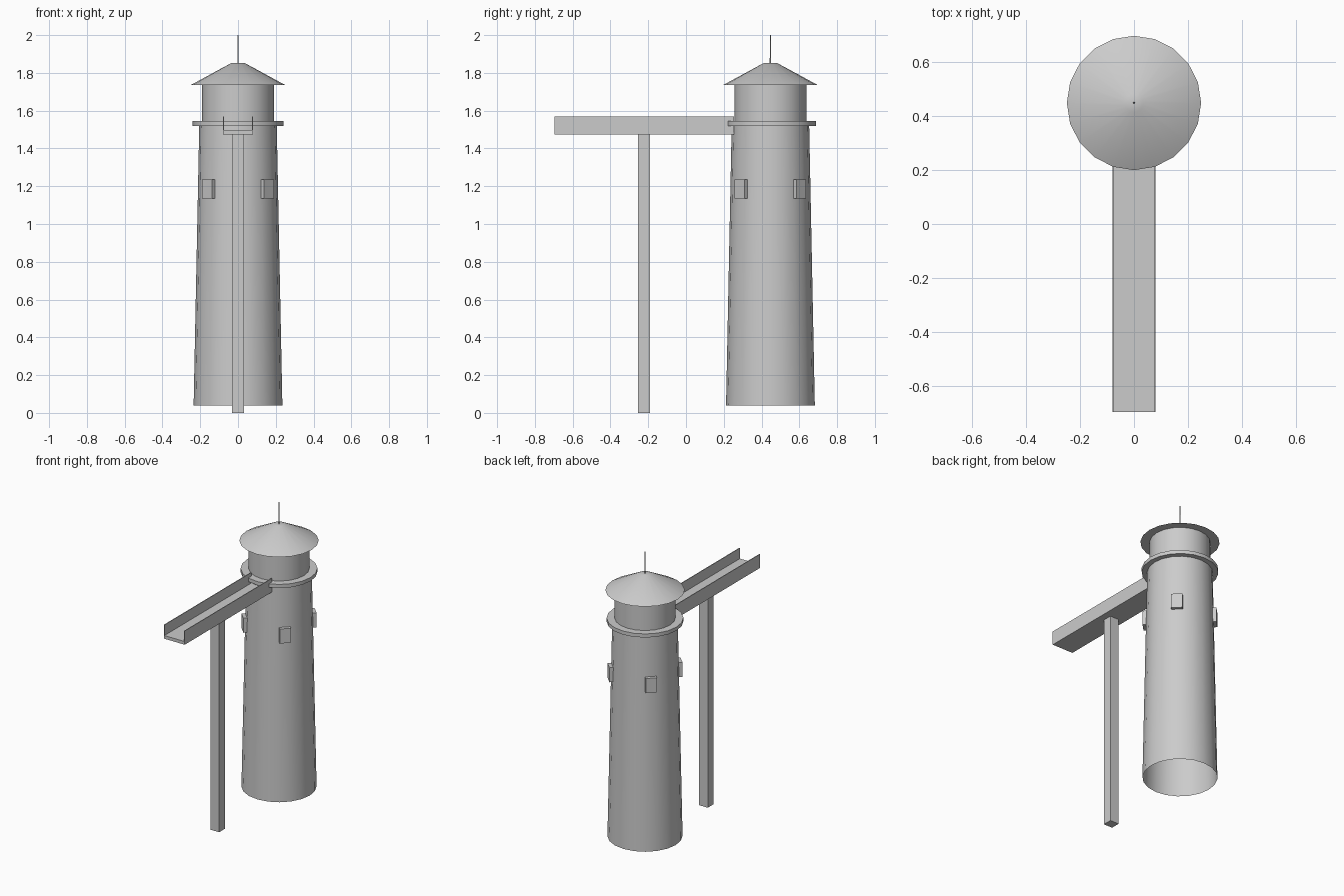
import bpy
import bmesh
from math import cos, sin, pi, radians
from mathutils import Matrix, Vector

cube = bpy.data.objects.get("Cube")
if cube:
    bpy.data.objects.remove(cube, do_unlink=True)

SIDES = 20
AXIS_Y = 0.447      # centre line of the tower

grey = bpy.data.materials.new("light_grey")
grey.use_nodes = True
grey.diffuse_color = (0.6, 0.6, 0.6, 1)
grey.node_tree.nodes["Principled BSDF"].inputs["Base Color"].default_value = grey.diffuse_color


def finish(name, bm, smooth=False):
    bmesh.ops.recalc_face_normals(bm, faces=bm.faces)
    mesh = bpy.data.meshes.new(name)
    bm.to_mesh(mesh)
    bm.free()
    mesh.materials.append(grey)
    obj = bpy.data.objects.new(name, mesh)
    bpy.context.collection.objects.link(obj)
    if smooth:
        bpy.ops.object.select_all(action="DESELECT")
        obj.select_set(True)
        bpy.context.view_layer.objects.active = obj
        bpy.ops.object.shade_smooth_by_angle(angle=radians(30))
    return obj


def turned(name, profile, sides=SIDES, cap_bottom=True, cap_top=True):
    """Round part on the tower axis from (radius, height) points."""
    bm = bmesh.new()
    rings = [[bm.verts.new((r * cos(2 * pi * i / sides),
                            AXIS_Y + r * sin(2 * pi * i / sides), z))
              for i in range(sides)] for r, z in profile]
    for low, high in zip(rings, rings[1:]):
        for i in range(sides):
            j = (i + 1) % sides
            bm.faces.new((low[i], low[j], high[j], high[i]))
    if cap_bottom:
        bm.faces.new(rings[0])
    if cap_top:
        bm.faces.new(rings[-1])
    obj = finish(name, bm, smooth=True)
    return obj


def box(name, low, high, turn=Matrix()):
    """Box between two corners, optionally moved by a matrix."""
    low, high = Vector(low), Vector(high)
    bm = bmesh.new()
    bmesh.ops.create_cube(bm, size=1, matrix=turn @ Matrix.Translation((low + high) / 2)
                          @ Matrix.Diagonal((high - low).to_4d()))
    return finish(name, bm)


# Tower, open underneath
turned("tower_wall", [(0.235, 0.04), (0.205, 1.53)], cap_bottom=False)
turned("gallery_deck", [(0.24, 1.52), (0.24, 1.545)])
turned("top_cabin", [(0.19, 1.545), (0.19, 1.74)])
turned("roof", [(0.248, 1.737), (0.034, 1.853)])
turned("antenna", [(0.004, 1.85), (0.002, 2.0)], sides=8)

# Window boxes on the four diagonals
for k, name in enumerate(("back_left", "back_right", "front_right", "front_left")):
    turn = Matrix.Translation((0, AXIS_Y, 0)) @ Matrix.Rotation(radians(45 + 90 * k), 4, "Z")
    box(name + "_window", (0.19, -0.036, 1.135), (0.232, 0.036, 1.235), turn)

# Channel: one U-shaped section swept from the tower to the free end
section = [(0.08, 1.475), (0.08, 1.57), (0.075, 1.57), (0.075, 1.497)]
section += [(-x, z) for x, z in reversed(section)]
bm = bmesh.new()
end = bm.faces.new([bm.verts.new((x, -0.695, z)) for x, z in section])
swept = bmesh.ops.extrude_face_region(bm, geom=[end], use_keep_orig=True)
bmesh.ops.translate(bm, vec=(0, 0.95, 0),
                    verts=[v for v in swept["geom"] if isinstance(v, bmesh.types.BMVert)])
finish("channel", bm)

# Post under the channel
box("support_post", (-0.033, -0.253, 0), (0.033, -0.19, 1.475))
